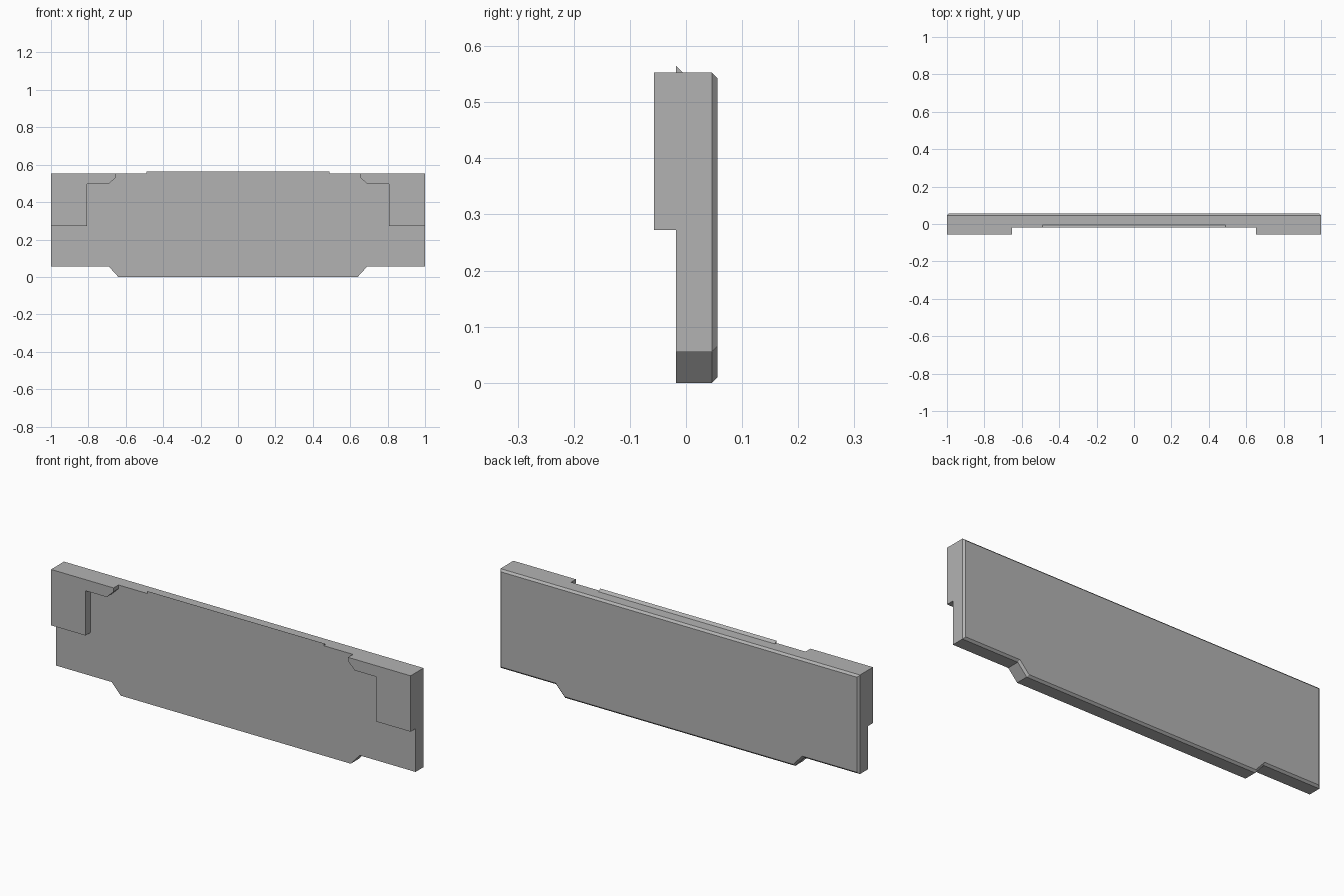
import bpy
import bmesh

cube = bpy.data.objects.get("Cube")
if cube:
    bpy.data.objects.remove(cube, do_unlink=True)

grey = bpy.data.materials.new("plain_grey")
grey.use_nodes = True
GREY = (0.45, 0.45, 0.45, 1.0)
grey.diffuse_color = GREY
grey.node_tree.nodes["Principled BSDF"].inputs["Base Color"].default_value = GREY

TOP = 0.553
FRONT, BACK = -0.018, 0.056
CHAMFER = 0.01


def prism(name, profile, place, start, end, chamfer=0):
    """Extrude a flat profile from start to end, optionally chamfering the end rim."""
    bm = bmesh.new()
    rings = [[bm.verts.new(place(a, b, d)) for a, b in profile]
             for d in (start, end - chamfer)]
    bm.faces.new(rings[0])
    end_face = bm.faces.new(rings[1])
    for i in range(len(profile)):
        j = (i + 1) % len(profile)
        bm.faces.new((rings[0][i], rings[0][j], rings[1][j], rings[1][i]))
    bmesh.ops.recalc_face_normals(bm, faces=bm.faces)
    if chamfer:
        bmesh.ops.inset_region(bm, faces=[end_face], thickness=chamfer,
                               use_boundary=True, use_even_offset=True)
        for v in end_face.verts:
            v.co.y = end
    bmesh.ops.recalc_face_normals(bm, faces=bm.faces)
    mesh = bpy.data.meshes.new(name)
    bm.to_mesh(mesh)
    bm.free()
    mesh.materials.append(grey)
    obj = bpy.data.objects.new(name, mesh)
    bpy.context.collection.objects.link(obj)
    return obj


def facing_front(x, z, y):
    return (x, y, z)


def along_x(y, z, x):
    return (x, y, z)


# Main panel with a lowered middle and a chamfered back rim
half = [(0.64, 0), (0.69, 0.055), (1, 0.055), (1, TOP)]
outline = half + [(-x, z) for x, z in reversed(half)]
prism("panel", outline, facing_front, FRONT, BACK, CHAMFER)

# Raised corner brackets on the front
bracket = [(1, 0.272), (1, TOP), (0.652, TOP), (0.652, 0.534),
           (0.69, 0.497), (0.808, 0.497), (0.808, 0.272)]
for side, sign in (("left", 1), ("right", -1)):
    prism(side + "_corner_bracket", [(sign * x, z) for x, z in bracket],
          facing_front, -0.057, FRONT)

# Small wedge-shaped lip along the top front edge
lip = [(FRONT, TOP), (FRONT, TOP + 0.012), (FRONT + 0.012, TOP)]
prism("top_lip", lip, along_x, -0.49, 0.49)
